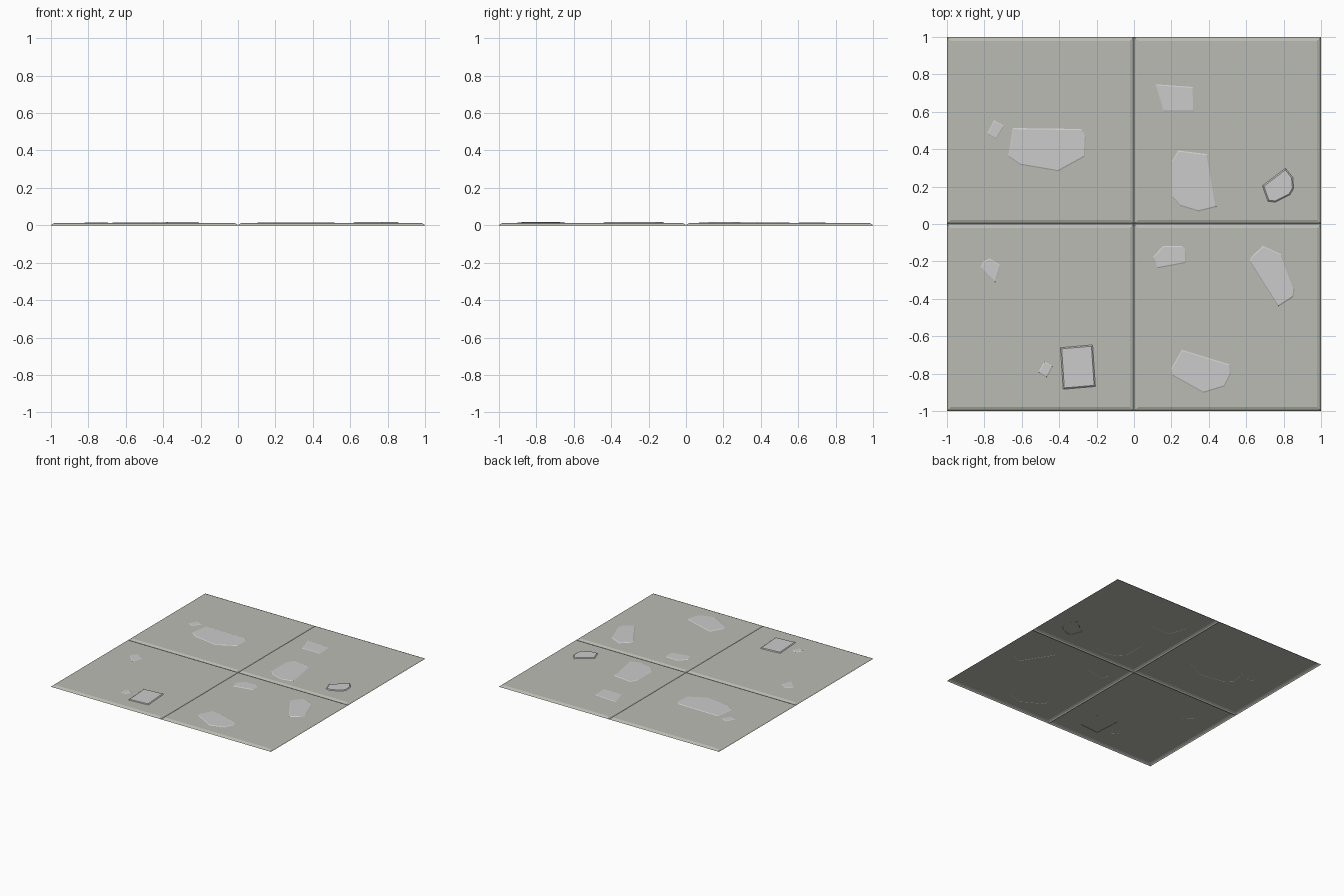
import bpy, bmesh
from mathutils import Vector

if "Cube" in bpy.data.objects:
    bpy.data.objects.remove(bpy.data.objects["Cube"])

SLAB_TOP = 0.013


def make_object(name, bm, mat=None):
    bmesh.ops.remove_doubles(bm, verts=bm.verts, dist=1e-5)
    bmesh.ops.recalc_face_normals(bm, faces=bm.faces)
    if sum(f.normal.z for f in bm.faces) < 0:
        bmesh.ops.reverse_faces(bm, faces=bm.faces)
    me = bpy.data.meshes.new(name)
    bm.to_mesh(me)
    bm.free()
    ob = bpy.data.objects.new(name, me)
    bpy.context.collection.objects.link(ob)
    if mat:
        me.materials.append(mat)
    return ob


def inset(points, d):
    """Move every edge of a convex outline inwards by d."""
    pts = [Vector(p) for p in points]
    area = sum(a.cross(b) for a, b in zip(pts, pts[1:] + pts[:1]))
    s = 1 if area > 0 else -1
    out = []
    for i, p in enumerate(pts):
        e0 = (p - pts[i - 1]).normalized()
        e1 = (pts[(i + 1) % len(pts)] - p).normalized()
        n0, n1 = Vector((-e0.y, e0.x)) * s, Vector((-e1.y, e1.x)) * s
        out.append(p + (n0 + n1) * d / (1 + n0.dot(n1)))
    return out


def stacked(bm, outline, profile):
    """Open-bottomed plate: rings of (inset, height), capped on top."""
    rings = [[bm.verts.new((p.x, p.y, z)) for p in inset(outline, d)]
             for d, z in profile]
    n = len(outline)
    for a, b in zip(rings, rings[1:]):
        for i in range(n):
            j = (i + 1) % n
            bm.faces.new((a[i], a[j], b[j], b[i]))
    bm.faces.new(rings[-1])


# four paving slabs with eased edges, joined along the grooves
stone_grey = bpy.data.materials.new("slab_grey")
stone_grey.diffuse_color = (0.5, 0.5, 0.455, 1)
stone_grey.use_nodes = True
stone_grey.node_tree.nodes["Principled BSDF"].inputs["Base Color"].default_value = stone_grey.diffuse_color
bm = bmesh.new()
for x in (-1, 0):
    for y in (-1, 0):
        square = [(x, y), (x + 1, y), (x + 1, y + 1), (x, y + 1)]
        stacked(bm, square, [(0, 0), (0.007, 0.007), (0.022, SLAB_TOP)])
make_object("paving_slabs", bm, stone_grey)

# raised chips: name, top height, outline
chips = [
    ("chip_back_right", 0.015, [(.11, .75), (.32, .735), (.325, .6), (.155, .6)]),
    ("chip_back_left_small", 0.015, [(-.75, .56), (-.69, .525), (-.735, .45), (-.79, .48)]),
    ("chip_back_left_large", 0.016, [(-.65, .515), (-.28, .51), (-.255, .47), (-.26, .36),
                                     (-.405, .28), (-.61, .315), (-.675, .36)]),
    ("chip_centre_right", 0.016, [(.235, .395), (.395, .375), (.445, .09), (.345, .065),
                                  (.245, .095), (.2, .145), (.2, .335)]),
    ("chip_right_edge", 0.018, [(.81, .3), (.85, .25), (.855, .19), (.835, .155),
                                (.755, .115), (.715, .12), (.685, .205)]),
    ("chip_centre_small", 0.016, [(.155, -.115), (.26, -.115), (.28, -.14), (.28, -.21),
                                  (.12, -.24), (.1, -.175)]),
    ("chip_right_long", 0.017, [(.69, -.115), (.79, -.16), (.86, -.345), (.855, -.39),
                                (.77, -.445), (.615, -.2), (.63, -.17)]),
    ("chip_left_edge", 0.015, [(-.77, -.18), (-.71, -.22), (-.74, -.32), (-.825, -.235),
                               (-.81, -.2)]),
    ("chip_front_left", 0.018, [(-.395, -.66), (-.22, -.645), (-.205, -.87), (-.38, -.885)]),
    ("chip_front_left_small", 0.016, [(-.48, -.73), (-.43, -.76), (-.465, -.825), (-.515, -.795)]),
    ("chip_front_right", 0.016, [(.255, -.67), (.515, -.75), (.52, -.8), (.485, -.87),
                                 (.37, -.905), (.2, -.81), (.195, -.775)]),
]
for name, top, outline in chips:
    bm = bmesh.new()
    stacked(bm, outline, [(0, SLAB_TOP - 0.001), (0.008, top)])
    make_object(name, bm)
